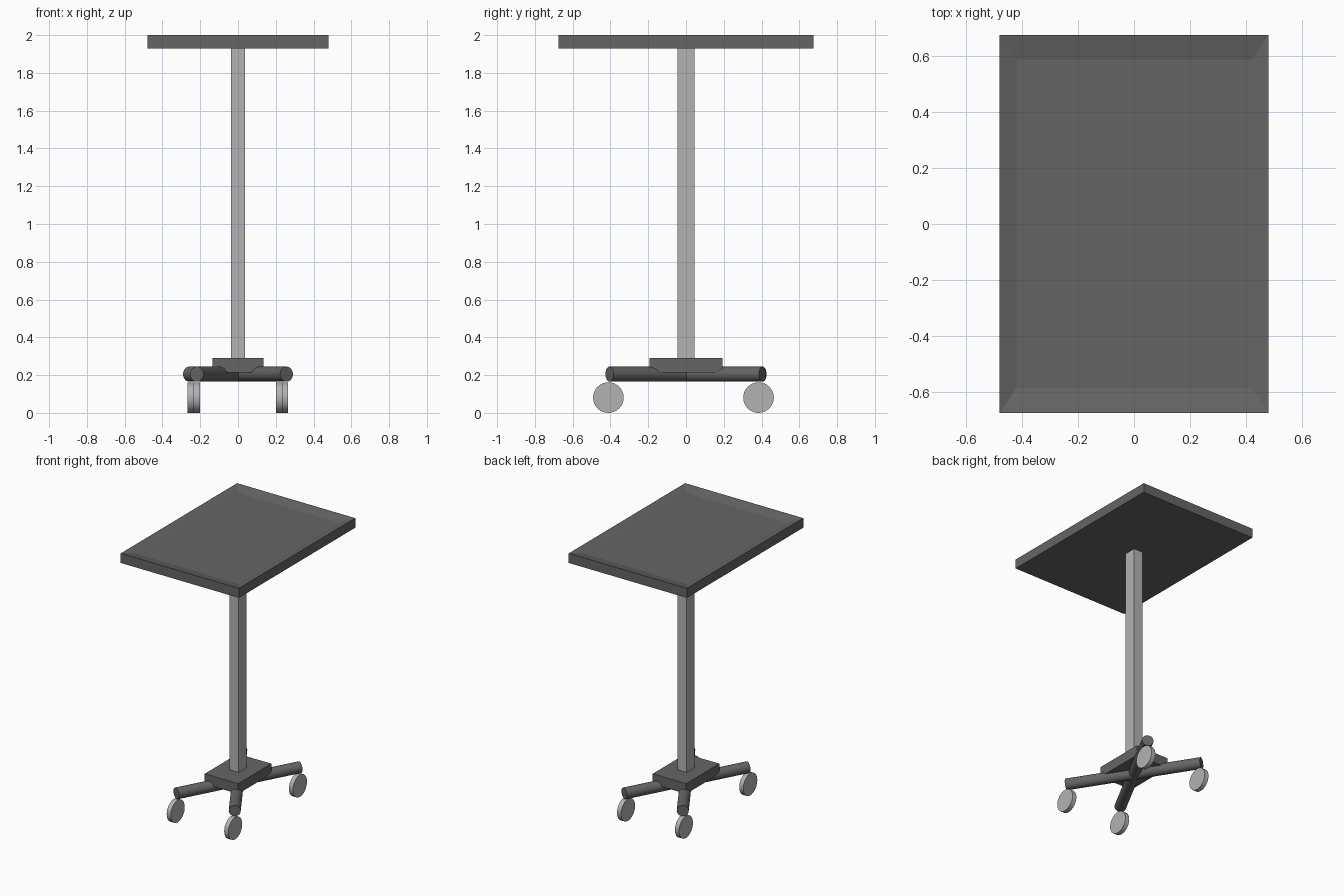
import bpy, bmesh
from mathutils import Vector

if "Cube" in bpy.data.objects:
    bpy.data.objects.remove(bpy.data.objects["Cube"])


def material(name, v):
    m = bpy.data.materials.new(name)
    m.diffuse_color = (v, v, v, 1)
    m.use_nodes = True
    m.node_tree.nodes["Principled BSDF"].inputs["Base Color"].default_value = m.diffuse_color
    return m


DARK = material("dark grey", 0.13)
LIGHT = material("light grey", 0.45)


def box(name, sx, sy, z0, z1, mat):
    bpy.ops.mesh.primitive_cube_add(size=1, location=(0, 0, (z0 + z1) / 2))
    ob = bpy.context.object
    ob.name = name
    ob.scale = (sx, sy, z1 - z0)
    bpy.ops.object.transform_apply(location=False, rotation=False, scale=True)
    ob.data.materials.append(mat)
    return ob


def rod(name, a, b, r, mat):
    a, b = Vector(a), Vector(b)
    d = b - a
    bpy.ops.mesh.primitive_cylinder_add(vertices=32, radius=r, depth=d.length,
                                        location=(a + b) / 2)
    ob = bpy.context.object
    ob.name = name
    ob.rotation_euler = d.to_track_quat('Z', 'Y').to_euler()
    ob.data.materials.append(mat)
    bpy.ops.object.shade_smooth_by_angle()


# Tray top: slab whose upper face is inset and sunk into a shallow dish
tray = box("tray_top", 0.96, 1.35, 1.93, 2.0, DARK)
bm = bmesh.new()
bm.from_mesh(tray.data)
top = max(bm.faces, key=lambda f: f.calc_center_median().z)
inner = bmesh.ops.extrude_discrete_faces(bm, faces=[top])["faces"][0]
for v in inner.verts:
    v.co.x *= 0.42 / 0.48
    v.co.y *= 0.586 / 0.675
    v.co.z -= 0.02
bmesh.ops.remove_doubles(bm, verts=bm.verts[:], dist=1e-5)
bm.to_mesh(tray.data)
bm.free()

# Column and base block
box("column", 0.074, 0.09, 0.28, 1.975, LIGHT)
box("base_block", 0.272, 0.385, 0.215, 0.29, DARK)

# Crossed legs
rod("leg_a", (0.257, -0.405, 0.205), (-0.257, 0.405, 0.205), 0.04, DARK)
rod("leg_b", (-0.218, -0.405, 0.205), (0.218, 0.405, 0.205), 0.04, DARK)

# Wheels under each leg end
for name, x, y in (("front_right_wheel", 0.249, -0.411), ("front_left_wheel", -0.218, -0.411),
                   ("back_right_wheel", 0.218, 0.384), ("back_left_wheel", -0.252, 0.384)):
    rod(name, (x - 0.0165, y, 0.081), (x + 0.0165, y, 0.081), 0.081, LIGHT)
